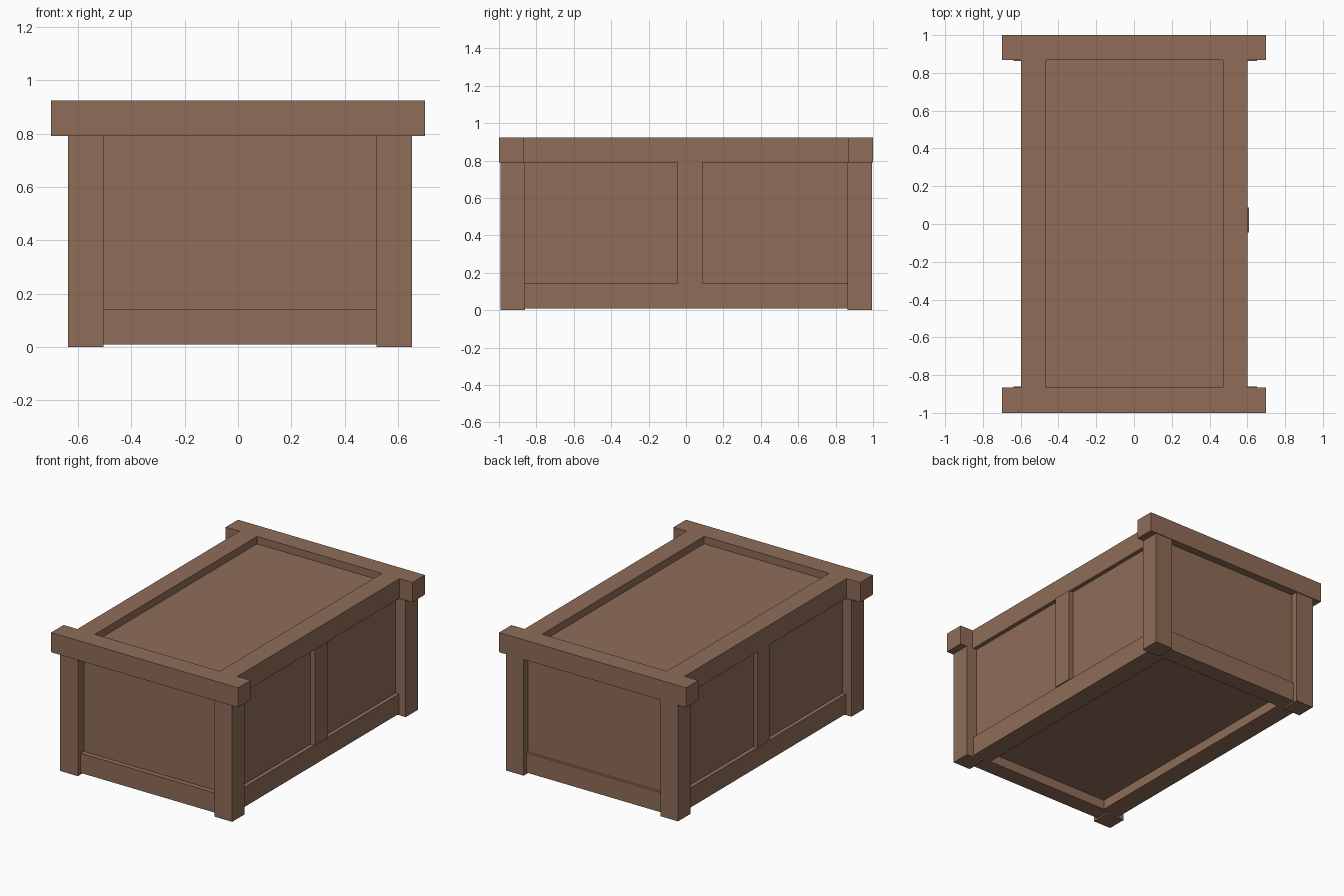
import bpy
import bmesh
from mathutils import Vector

if "Cube" in bpy.data.objects:
    bpy.data.objects.remove(bpy.data.objects["Cube"])

wood = bpy.data.materials.new("brown wood")
wood.diffuse_color = (0.275, 0.152, 0.098, 1)
wood.use_nodes = True
wood.node_tree.nodes["Principled BSDF"].inputs["Base Color"].default_value = wood.diffuse_color


def box(name, x, y, z):
    """Box from (min, max) ranges."""
    bm = bmesh.new()
    bmesh.ops.create_cube(bm, size=1)
    lo = Vector((x[0], y[0], z[0]))
    hi = Vector((x[1], y[1], z[1]))
    for v in bm.verts:
        v.co = Vector(l + (h - l) * (c + 0.5) for l, h, c in zip(lo, hi, v.co))
    mesh = bpy.data.meshes.new(name)
    bm.to_mesh(mesh)
    bm.free()
    mesh.materials.append(wood)
    ob = bpy.data.objects.new(name, mesh)
    bpy.context.collection.objects.link(ob)
    return ob


leg_x = {"left": (-0.637, -0.505), "right": (0.52, 0.652)}
leg_y = {"front": (-0.993, -0.86), "back": (0.863, 0.995)}
side_x = {"left": (-0.597, -0.465), "right": (0.47, 0.602)}
end_y = {"front": (-1.0, -0.866), "back": (0.868, 1.0)}
TOP = (0.79, 0.923)
BASE = (0.01, 0.143)

# corner legs
for sx, x in leg_x.items():
    for sy, y in leg_y.items():
        box(f"{sy}_{sx}_leg", x, y, (0, TOP[0]))

# lid frame: long end rails overhang, side rails butt between them
for sy, y in end_y.items():
    box(f"{sy}_top_rail", (-0.7, 0.7), y, TOP)
for sx, x in side_x.items():
    box(f"{sx}_top_rail", x, (end_y["front"][1], end_y["back"][0]), TOP)

# base frame
for sy, y in {"front": (-0.962, -0.85), "back": (0.853, 0.965)}.items():
    box(f"{sy}_base_rail", (leg_x["left"][1], leg_x["right"][0]), y, BASE)
for sx, x in side_x.items():
    box(f"{sx}_base_rail", x, (leg_y["front"][1], leg_y["back"][0]), BASE)

# middle stiles on the long sides
box("left_stile", (-0.595, -0.55), (-0.045, 0.087), (BASE[1], TOP[0]))
box("right_stile", (0.555, 0.61), (-0.045, 0.087), (BASE[1], TOP[0]))

# recessed panels
PZ = (0.08, 0.85)
box("front_panel", (-0.55, 0.56), (-0.928, -0.9), PZ)
box("back_panel", (-0.55, 0.56), (0.91, 0.948), PZ)
box("left_panel", (-0.57, -0.545), (-0.9, 0.91), PZ)
box("right_panel", (0.55, 0.575), (-0.9, 0.91), PZ)
box("lid_panel", (-0.55, 0.55), (-0.9, 0.91), (0.84, 0.873))
box("floor_panel", (-0.55, 0.55), (-0.9, 0.91), (0.075, 0.1))
